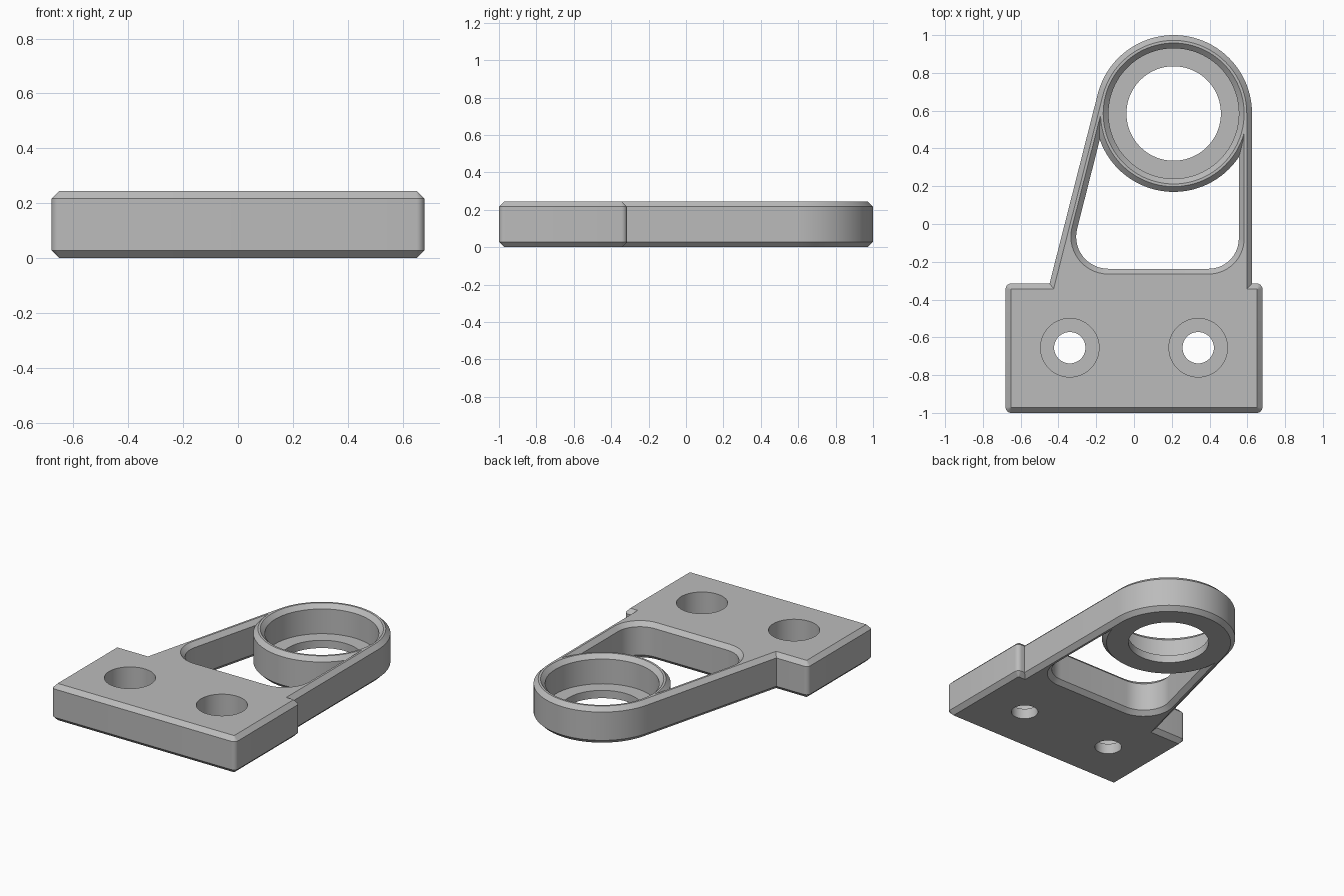
import bpy, bmesh, math
from mathutils import Vector

if "Cube" in bpy.data.objects:
    bpy.data.objects.remove(bpy.data.objects["Cube"], do_unlink=True)

H, C = 0.245, 0.028                     # thickness and chamfer
RING, RING_R = Vector((0.21, 0.585)), 0.415

grey = bpy.data.materials.new("plain grey")
grey.use_nodes = True
grey.diffuse_color = (0.5, 0.5, 0.5, 1)
grey.node_tree.nodes["Principled BSDF"].inputs["Base Color"].default_value = grey.diffuse_color


def arc(centre, r, start, end, n):
    """Points along a counter-clockwise arc, angles in degrees."""
    angles = [math.radians(start + (end - start) * i / n) for i in range(n + 1)]
    return [Vector((centre[0] + r * math.cos(a), centre[1] + r * math.sin(a))) for a in angles]


def circle(centre, r, n=96):
    return arc(centre, r, 0, 360, n)[:-1]


def fillet(a, p, b, r, n=8):
    """Round the convex corner p between its neighbours a and b."""
    a, p, b = Vector(a), Vector(p), Vector(b)
    u, v = (a - p).normalized(), (b - p).normalized()
    half = u.angle(v) / 2
    centre = p + (u + v).normalized() * (r / math.sin(half))
    start, end = p + u * (r / math.tan(half)) - centre, p + v * (r / math.tan(half)) - centre
    first = math.degrees(math.atan2(start.y, start.x))
    sweep = math.degrees(math.atan2(start.cross(end), start.dot(end)))
    return arc(centre, r, first, first + sweep, n)


def offset(points, d):
    """Grow a counter-clockwise outline by d with mitred corners."""
    result = []
    for i, p in enumerate(points):
        e = (p - points[i - 1]).normalized()
        f = (points[(i + 1) % len(points)] - p).normalized()
        n, m = Vector((e.y, -e.x)), Vector((f.y, -f.x))
        result.append(p + (n + m) * (d / (1 + n.dot(m))))
    return result


def loft(name, outline, layers):
    """Stack copies of the outline at (height, growth) layers into a solid."""
    bm = bmesh.new()
    rings = [[bm.verts.new((p.x, p.y, z)) for p in offset(outline, g)] for z, g in layers]
    n = len(outline)
    for low, high in zip(rings, rings[1:]):
        for i in range(n):
            j = (i + 1) % n
            bm.faces.new((low[i], low[j], high[j], high[i]))
    bm.faces.new(rings[0][::-1])
    bm.faces.new(rings[-1])
    mesh = bpy.data.meshes.new(name)
    bm.to_mesh(mesh)
    bm.free()
    mesh.materials.append(grey)
    ob = bpy.data.objects.new(name, mesh)
    bpy.context.collection.objects.link(ob)
    return ob


def combine(target, tool, operation):
    """Apply a boolean and discard the tool."""
    tool.hide_render = True
    mod = target.modifiers.new(operation, 'BOOLEAN')
    mod.operation, mod.solver, mod.object = operation, 'EXACT', tool
    bpy.context.view_layer.objects.active = target
    bpy.ops.object.modifier_apply(modifier=mod.name)
    bpy.data.objects.remove(tool, do_unlink=True)


chamfered = [(0, -C), (C, 0), (H - C, 0), (H, -C)]

# Mounting plate and tapering arms in one outline
W, BACK, R = 0.68, -0.315, 0.03
corners = [Vector(p) for p in ((-W, -1), (W, -1), (W, BACK), (0.625, BACK))]
notch, back_left = Vector((-0.447, BACK)), Vector((-W, BACK))
to_ring = RING - notch
tangent = math.degrees(math.atan2(to_ring.y, to_ring.x) + math.acos(RING_R / to_ring.length)) + 180
tangent = math.degrees(math.atan2(-to_ring.y, -to_ring.x) - math.acos(RING_R / to_ring.length)) % 360
outline = (fillet(back_left, corners[0], corners[1], R)
           + fillet(corners[0], corners[1], corners[2], R)
           + fillet(corners[1], corners[2], corners[3], R, 6)
           + [corners[3]] + arc(RING, RING_R, 0, tangent, 56) + [notch]
           + fillet(notch, back_left, corners[0], R))
bracket = loft("bracket_body", outline, chamfered)

# Window between the arms, chamfered on both faces
wall = 0.07
tip = arc(RING, RING_R - wall, tangent, tangent, 1)[0]
slope = (tip - notch - (tip - arc(RING, RING_R, tangent, tangent, 1)[0])).normalized()
low_left = tip + slope * ((-0.237 - tip.y) / slope.y)
top_left = tip + slope * ((0.6 - tip.y) / slope.y)
low_right, top_right = Vector((0.555, -0.237)), Vector((0.555, 0.6))
window = (fillet(top_left, low_left, low_right, 0.17, 14)
          + fillet(low_left, low_right, top_right, 0.16, 14) + [top_right, top_left])
E = 0.02
flared = [(-E, C + E), (C, 0), (H - C, 0), (H + E, C + E)]
combine(bracket, loft("window_cutter", window, flared), 'DIFFERENCE')

# Bearing ring with its stepped, chamfered bore
combine(bracket, loft("ring", circle(RING, RING_R, 128), chamfered), 'UNION')
bore = [(0.052, 0), (H - C, 0), (H + E, C + E)]
combine(bracket, loft("bore_cutter", circle(RING, 0.345), bore), 'DIFFERENCE')
through = [(-0.1, 0), (H + 0.1, 0)]
combine(bracket, loft("ring_hole_cutter", circle(RING, 0.25), through), 'DIFFERENCE')

# Counterbored screw holes
for side in (-1, 1):
    spot = (side * 0.34, -0.655)
    combine(bracket, loft("counterbore_cutter", circle(spot, 0.155, 64),
                          [(0.07, 0), (H + 0.1, 0)]), 'DIFFERENCE')
    combine(bracket, loft("screw_hole_cutter", circle(spot, 0.083, 48), through), 'DIFFERENCE')

# Smooth round walls, crisp chamfers
bpy.ops.object.select_all(action='DESELECT')
bracket.select_set(True)
bpy.context.view_layer.objects.active = bracket
bpy.ops.object.shade_smooth_by_angle(angle=math.radians(25))
